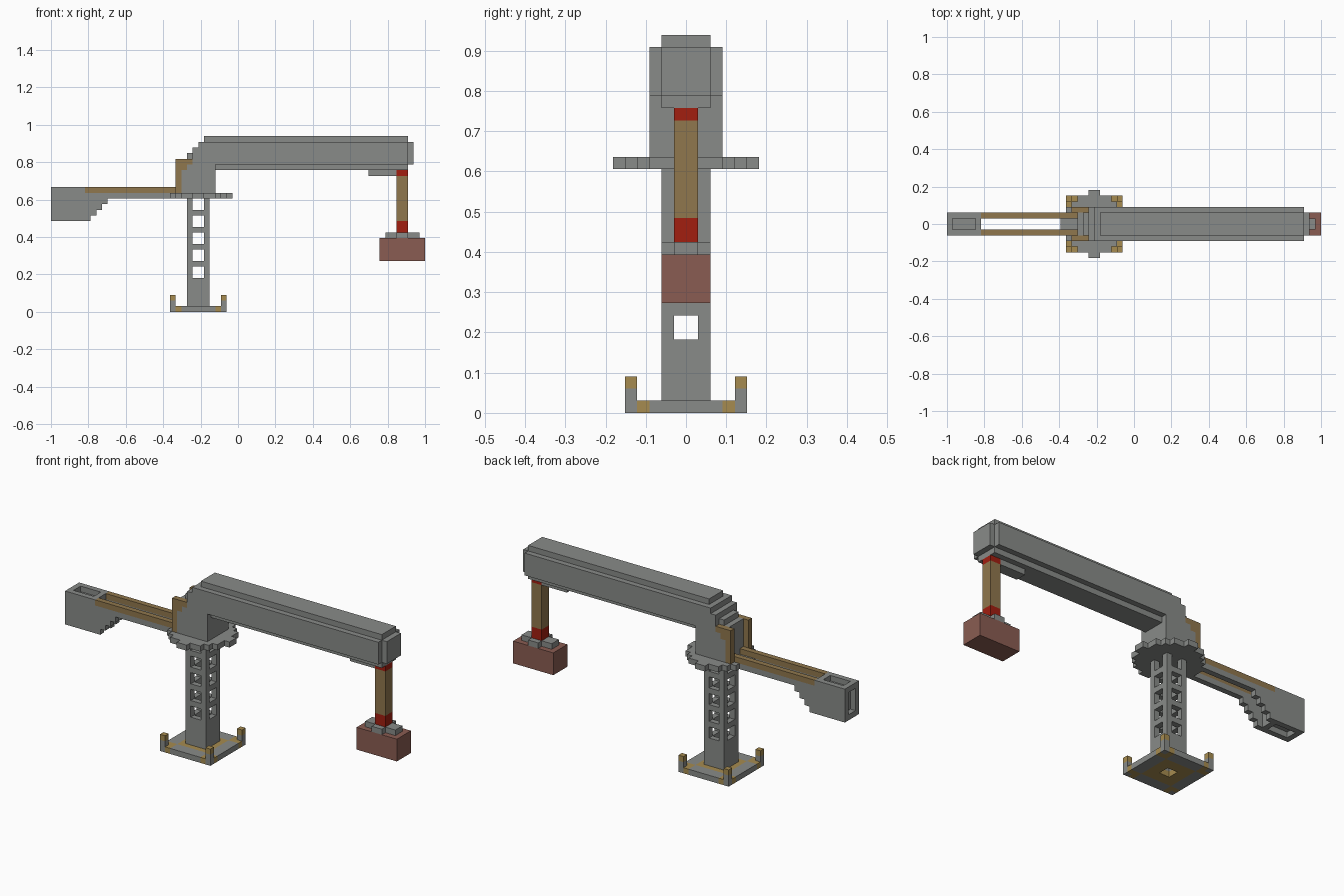
import bpy
import bmesh

U = 2 / 66    # one block
CX = -7       # tower axis

cube = bpy.data.objects.get("Cube")
if cube:
    bpy.data.objects.remove(cube, do_unlink=True)


def material(name, rgb):
    m = bpy.data.materials.new(name)
    m.use_nodes = True
    m.diffuse_color = (*rgb, 1)
    m.node_tree.nodes["Principled BSDF"].inputs["Base Color"].default_value = (*rgb, 1)
    return m


GREY = material("steel grey", (0.25, 0.26, 0.25))
GOLD = material("gold", (0.38, 0.26, 0.08))
BROWN = material("brass brown", (0.28, 0.185, 0.075))
RED = material("red", (0.36, 0.013, 0.005))
RUST = material("rusty brown", (0.255, 0.108, 0.085))


def finish(name, bm, *mats):
    bmesh.ops.recalc_face_normals(bm, faces=bm.faces)
    bmesh.ops.scale(bm, vec=(U, U, U), verts=bm.verts)
    mesh = bpy.data.meshes.new(name)
    bm.to_mesh(mesh)
    bm.free()
    for m in mats:
        mesh.materials.append(m)
    ob = bpy.data.objects.new(name, mesh)
    bpy.context.collection.objects.link(ob)
    return ob


def add_prism(bm, outline, lo, hi, axis="y"):
    """Extrude an outline along y (outline in x, z) or z (outline in x, y)."""
    place = (lambda a, b, d: (a, d, b)) if axis == "y" else (lambda a, b, d: (a, b, d))
    face = bm.faces.new([bm.verts.new(place(a, b, lo)) for a, b in outline])
    out = bmesh.ops.extrude_face_region(bm, geom=[face])
    move = (0, hi - lo, 0) if axis == "y" else (0, 0, hi - lo)
    verts = [g for g in out["geom"] if isinstance(g, bmesh.types.BMVert)]
    bmesh.ops.translate(bm, vec=move, verts=verts)
    if not any(f.is_valid and f == face for f in bm.faces):
        bm.faces.new([bm.verts.new(place(a, b, lo)) for a, b in outline])


def add_box(bm, x0, x1, y0, y1, z0, z1):
    add_prism(bm, [(x0, z0), (x1, z0), (x1, z1), (x0, z1)], y0, y1)


def boxes(name, mat, *dims):
    bm = bmesh.new()
    for d in dims:
        add_box(bm, *d)
    return finish(name, bm, mat)


def prism_pair(name, mat, outline, lo, hi):
    """The same plate on both sides of the model."""
    bm = bmesh.new()
    add_prism(bm, outline, lo, hi)
    add_prism(bm, outline, -hi, -lo)
    return finish(name, bm, mat)


# Base plate: gold corners and centre, open in the middle
plate = {"grey": [], "gold": []}
for i in range(-5, 5):
    for j in range(-5, 5):
        a, b = abs(i + 0.5), abs(j + 0.5)
        big, small = max(a, b), min(a, b)
        if big < 1:
            continue
        gold = big < 3 or (small > 3 and small < 4)
        plate["gold" if gold else "grey"].append((CX + i, CX + i + 1, j, j + 1, 0, 1))
boxes("base_plate", GREY, *plate["grey"])
boxes("base_inlay", GOLD, *plate["gold"])

# Corner posts with gold tips
corners = [(x, y) for x in (CX - 5, CX + 4) for y in (-5, 4)]
boxes("base_posts", GREY, *[(x, x + 1, y, y + 1, 1, 2) for x, y in corners])
boxes("base_post_tips", GOLD, *[(x, x + 1, y, y + 1, 2, 3) for x, y in corners])

# Hollow tower with windows on all four sides
parts = [(x, x + 1, y, y + 1, 1, 20) for x in (CX - 2, CX + 1) for y in (-2, 1)]
for z0, z1 in [(1, 6)] + [(z, z + 1) for z in range(8, 18, 3)]:
    for s in (-2, 1):
        parts.append((CX - 1, CX + 1, s, s + 1, z0, z1))
        parts.append((CX + s, CX + s + 1, -1, 1, z0, z1))
boxes("tower", GREY, *parts)

# Stepped turntable
quarter = [(6, 1), (5, 1), (5, 3), (4, 3), (4, 4), (3, 4), (3, 5), (1, 5), (1, 6)]
half = quarter + [(-x, y) for x, y in reversed(quarter)]
ring = half + [(x, -y) for x, y in reversed(half)]
bm = bmesh.new()
add_prism(bm, [(CX + x, y) for x, y in ring], 20, 21, "z")
finish("turntable", bm, GREY)

# Cabin and boom: tall core with lower cheeks
bm = bmesh.new()
add_prism(bm, [(-10, 21), (-4, 21), (-4, 25), (30, 25), (30, 31), (-6, 31), (-6, 30),
               (-7, 30), (-7, 29), (-8, 29), (-8, 28), (-9, 28), (-9, 27), (-10, 27)], -2, 2)
finish("boom_core", bm, GREY)
prism_pair("boom_cheeks", GREY,
           [(-10, 21), (-4, 21), (-4, 26), (30, 26), (30, 30), (-7, 30), (-7, 29),
            (-8, 29), (-8, 26), (-9, 26), (-9, 25), (-10, 25)], 2, 3)
boxes("boom_end_cap", GREY, (30, 31, -2, 2, 26, 30))
boxes("boom_bracket", GREY, (23, 28, -1, 1, 24, 25))

# Brass frame behind the cabin
prism_pair("cabin_frame", BROWN,
           [(-11, 21), (-10, 21), (-10, 25), (-9, 25), (-9, 26), (-8, 26), (-8, 27), (-11, 27)], 2, 3)

# Rear arm: stepped side plates, brass rails and a panelled counterweight
prism_pair("arm_sides", GREY,
           [(-33, 16), (-26, 16), (-26, 17), (-25, 17), (-25, 18), (-24, 18), (-24, 19),
            (-23, 19), (-23, 20), (-12, 20), (-12, 21), (-27, 21), (-27, 22), (-33, 22)], 1, 2)
prism_pair("arm_rails", BROWN, [(-27, 21), (-10, 21), (-10, 22), (-27, 22)], 1, 2)
boxes("counterweight", GREY,
      (-32, -28, -1, 1, 17, 21), (-28, -27, -1, 1, 16, 22),
      (-33, -32, -1, 1, 16, 17), (-33, -32, -1, 1, 21, 22))

# Hoist rod with red collars
boxes("hoist_rod", BROWN, (28, 30, -1, 1, 16, 24))
boxes("hoist_collars", RED, (28, 30, -1, 1, 24, 25), (28, 30, -1, 1, 14, 16))

# Lifting block with cross-shaped top plate
boxes("lift_plate", GREY, (28, 30, -2, 2, 13, 14), (26, 28, -1, 1, 13, 14), (30, 32, -1, 1, 13, 14))
boxes("lift_block", RUST, (25, 33, -2, 2, 9, 13))
